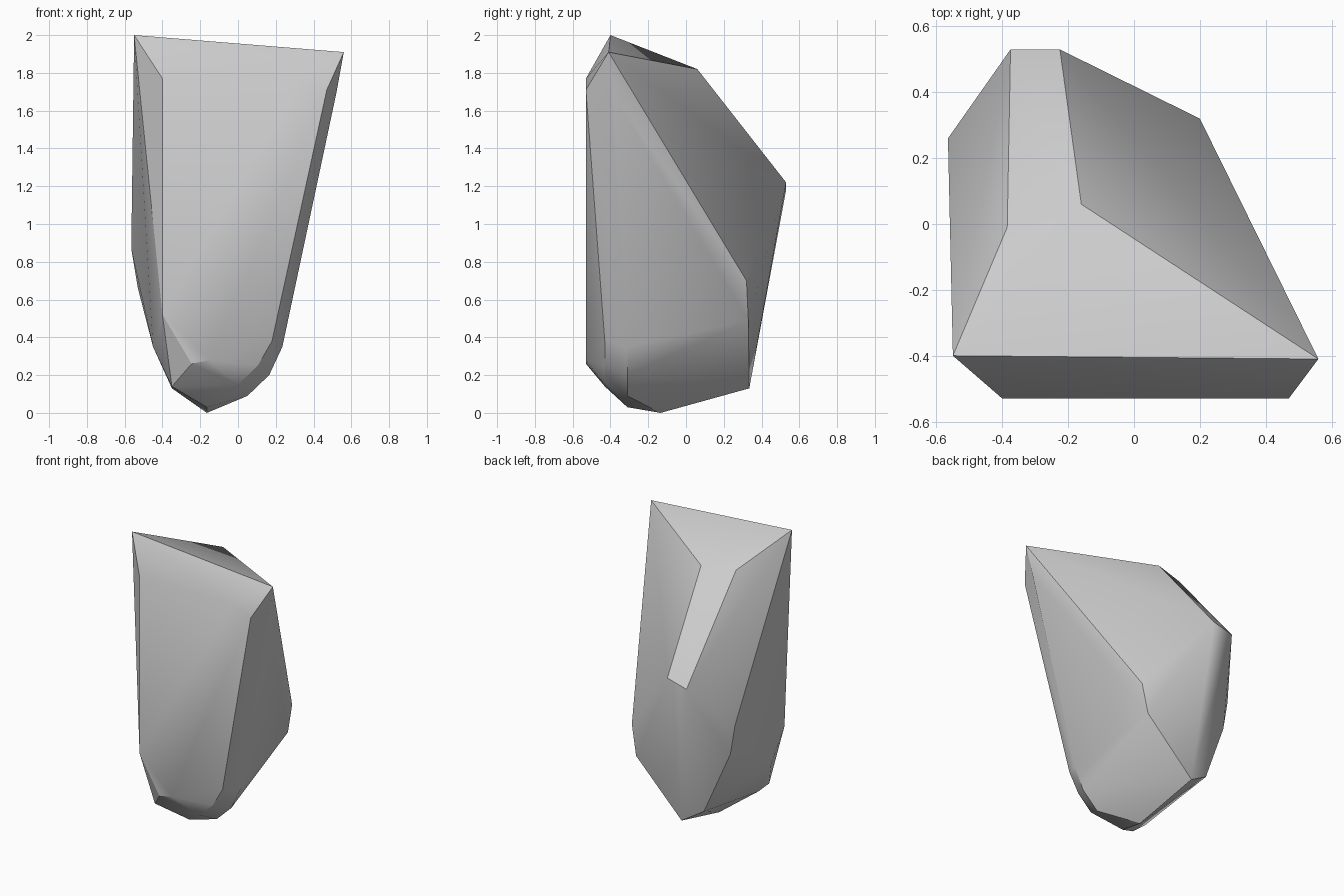
import bpy
import bmesh
import math

# Remove the default cube
default_cube = bpy.data.objects.get("Cube")
if default_cube is not None:
    bpy.data.objects.remove(default_cube, do_unlink=True)


def make_material(name, colour):
    """Create one flat colour material."""
    material = bpy.data.materials.new(name)
    material.use_nodes = True
    material.diffuse_color = colour
    shader = material.node_tree.nodes["Principled BSDF"]
    shader.inputs["Base Color"].default_value = colour
    shader.inputs["Roughness"].default_value = 0.9
    return material


def level_points(y, outline):
    """Place an (x, z) outline on a plane facing the front or back."""
    return [(x, y, z) for x, z in outline]


def hull_object(name, corners, material):
    """Wrap the corner points in a convex faceted shell."""
    mesh = bpy.data.meshes.new(name)
    shell = bmesh.new()
    for corner in corners:
        shell.verts.new(corner)
    result = bmesh.ops.convex_hull(shell, input=shell.verts[:])
    unused = [item for item in result["geom_interior"]
              if isinstance(item, bmesh.types.BMVert)]
    bmesh.ops.delete(shell, geom=unused, context="VERTS")
    bmesh.ops.dissolve_limit(shell, angle_limit=math.radians(1),
                             verts=shell.verts[:], edges=shell.edges[:])
    bmesh.ops.recalc_face_normals(shell, faces=shell.faces[:])
    shell.to_mesh(mesh)
    shell.free()
    mesh.materials.append(material)
    rock = bpy.data.objects.new(name, mesh)
    bpy.context.collection.objects.link(rock)
    return rock


# Sloping top: two front peaks and the short ridge behind them
top_corners = [(-.55, -.4, 2), (.56, -.41, 1.91), (.52, -.39, 1.69),
               (-.16, .06, 1.82), (-.385, -.01, 1.82)]

# Broad flat front face
front_corners = level_points(-.53, [
    (-.4, 1.77), (.33, 1.77), (.47, 1.71),
    (-.4, .52), (-.245, .26), (-.15, .28)])

# Chamfered curve below the front face
lower_front = level_points(-.43, [
    (.18, .38), (.105, .25), (0, .15), (-.35, .14), (-.31, .2)])
lower_rim = level_points(-.31, [
    (.235, .35), (.165, .2), (.05, .09), (-.165, .03),
    (-.35, .13), (-.45, .35)])

# Blunt back with its long lower facet
back_corners = [(-.225, .53, 1.22), (-.375, .53, 1.18),
                (.2, .32, .7), (.16, .33, .49), (-.2, .335, .13),
                (-.35, .3, .22), (-.53, .26, .66), (-.565, .26, .87)]

# Lowest tip
tip = [(-.165, -.135, 0)]

stone_grey = make_material("stone grey", (.6, .6, .6, 1))
rock = hull_object("rock", top_corners + front_corners + lower_front
                   + lower_rim + back_corners + tip, stone_grey)

# Soft shading across shallow facets, crisp main ridges
bpy.ops.object.select_all(action="DESELECT")
rock.select_set(True)
bpy.context.view_layer.objects.active = rock
bpy.ops.object.shade_smooth_by_angle(angle=math.radians(30))
